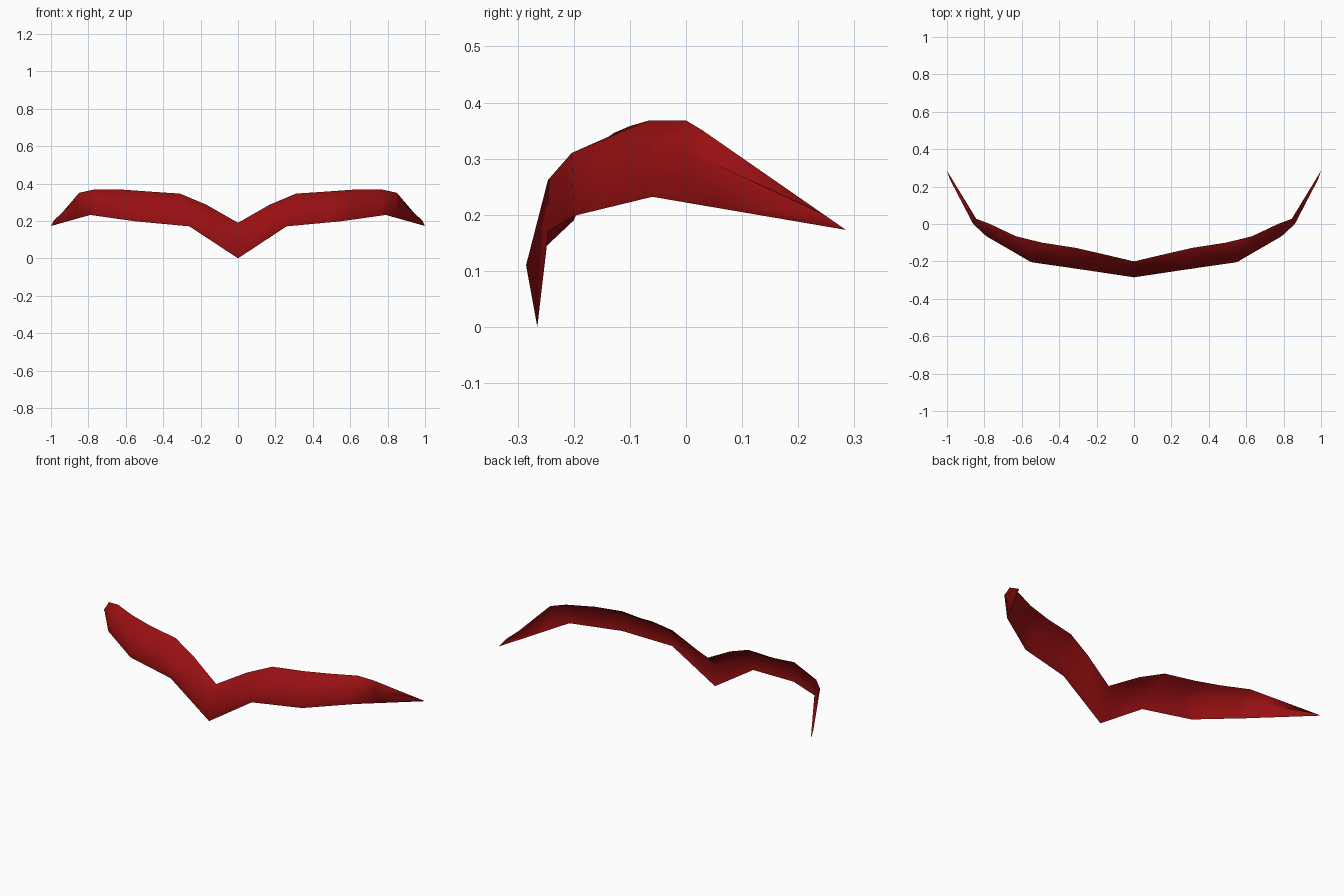
import bpy, bmesh
from mathutils import Vector

cube = bpy.data.objects.get("Cube")
if cube:
    bpy.data.objects.remove(cube, do_unlink=True)

# Dark red material
red = bpy.data.materials.new("dark red")
red.use_nodes = True
colour = (0.31, 0.005, 0.006, 1)
red.diffuse_color = colour
red.node_tree.nodes["Principled BSDF"].inputs["Base Color"].default_value = colour

# Long edges of one half, from the centre to the swept-back tip
tip = (1, 0.285, 0.173)
lower_edge = [(0, -0.265, 0), (0.26, -0.245, 0.171), (0.55, -0.2, 0.198),
              (0.79, -0.06, 0.232), tip]
front_ridge = [(0, -0.285, 0.11), (0.26, -0.246, 0.262), (0.55, -0.204, 0.31),
               (0.79, -0.065, 0.325), (0.86, 0, 0.315), (0.985, 0.24, 0.203), tip]
upper_edge = [(0, -0.2, 0.19), (0.17, -0.16, 0.287), (0.31, -0.128, 0.346),
              (0.49, -0.1, 0.358), (0.63, -0.066, 0.368), (0.77, 0, 0.368),
              (0.85, 0.03, 0.35), tip]
rows = [lower_edge, front_ridge, upper_edge]


def point_at(path, x):
    """Point of a polyline at a given x."""
    for a, b in zip(path, path[1:]):
        if x <= b[0]:
            return Vector(a).lerp(Vector(b), (x - a[0]) / (b[0] - a[0]))
    return Vector(path[-1])


# Curved open band, skinned between the edges
columns = sorted({p[0] for row in rows for p in row})
bm = bmesh.new()
grid = [[bm.verts.new(point_at(row, x)) for x in columns] for row in rows]
for low, high in zip(grid, grid[1:]):
    for i in range(len(columns) - 1):
        bm.faces.new((low[i], low[i + 1], high[i + 1], high[i]))
bmesh.ops.remove_doubles(bm, verts=bm.verts, dist=0.0005)
for face in bm.faces:
    face.smooth = True
mesh = bpy.data.meshes.new("curved_band")
bm.to_mesh(mesh)
bm.free()
mesh.materials.append(red)
band = bpy.data.objects.new("curved_band", mesh)
bpy.context.collection.objects.link(band)

# Other half
mirror = band.modifiers.new("mirror", "MIRROR")
mirror.use_axis[0] = True
mirror.use_clip = True
mirror.merge_threshold = 0.001
